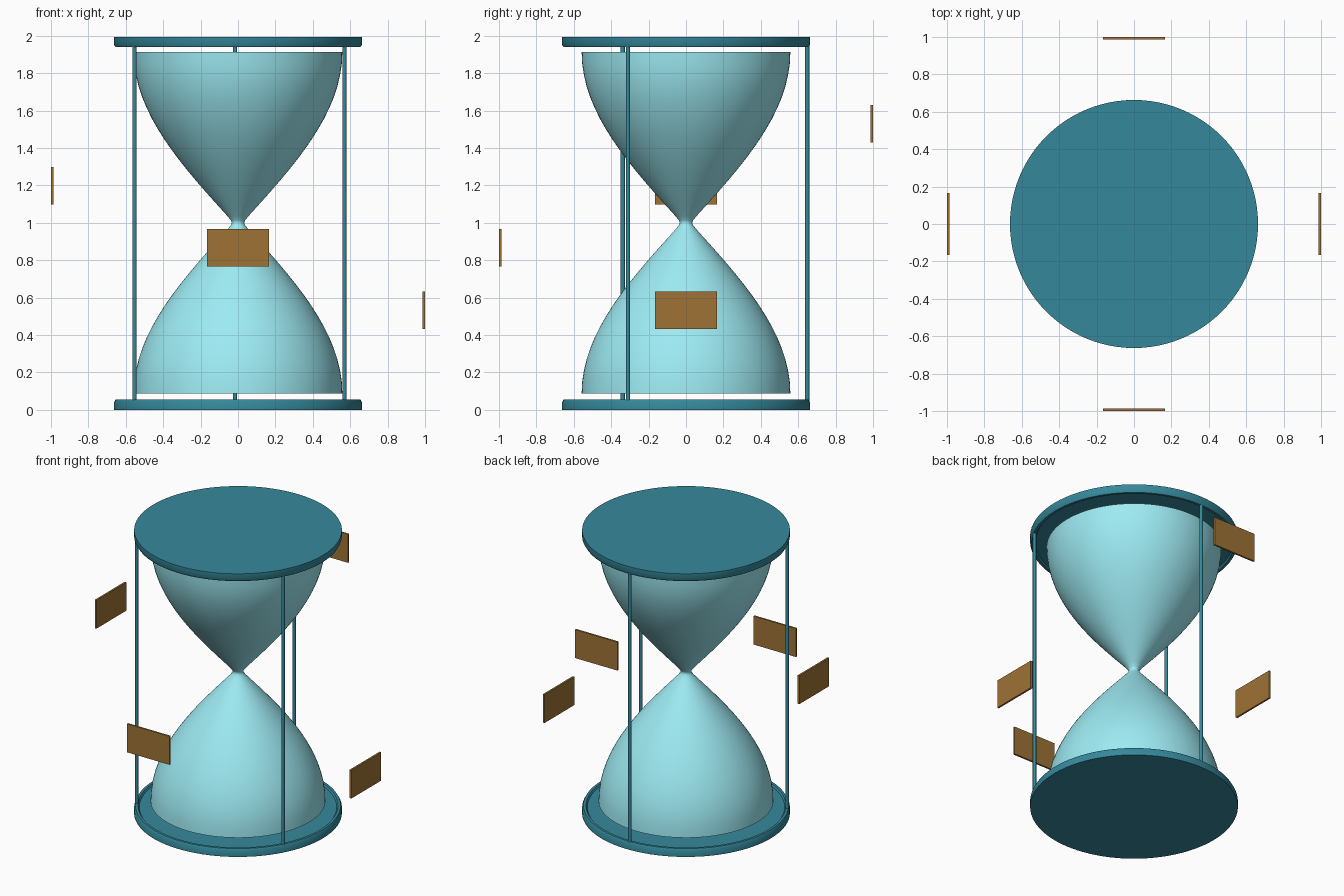
import bpy, bmesh, math
from mathutils import Matrix, Vector

if "Cube" in bpy.data.objects:
    bpy.data.objects.remove(bpy.data.objects["Cube"])


def material(name, rgb):
    m = bpy.data.materials.new(name)
    m.diffuse_color = (*rgb, 1)
    m.use_nodes = True
    m.node_tree.nodes["Principled BSDF"].inputs["Base Color"].default_value = m.diffuse_color
    return m


TEAL = material("teal_frame", (0.036, 0.25, 0.33))
GLASS = material("pale_glass", (0.34, 0.83, 0.90))
BROWN = material("brown_panel", (0.34, 0.17, 0.035))


def finish(name, bm, mat, angle=None):
    bmesh.ops.recalc_face_normals(bm, faces=bm.faces)
    mesh = bpy.data.meshes.new(name)
    bm.to_mesh(mesh)
    bm.free()
    ob = bpy.data.objects.new(name, mesh)
    bpy.context.collection.objects.link(ob)
    mesh.materials.append(mat)
    if angle:
        bpy.ops.object.select_all(action='DESELECT')
        ob.select_set(True)
        bpy.context.view_layer.objects.active = ob
        bpy.ops.object.shade_smooth_by_angle(angle=math.radians(angle))
    return ob


def lathe(name, profile, mat, steps=96, angle=30):
    # Spin a (radius, z) profile around the vertical axis
    bm = bmesh.new()
    verts = [bm.verts.new((r, 0, z)) for r, z in profile]
    edges = [bm.edges.new(p) for p in zip(verts, verts[1:])]
    bmesh.ops.spin(bm, geom=verts + edges, cent=(0, 0, 0), axis=(0, 0, 1),
                   angle=math.tau, steps=steps)
    bmesh.ops.remove_doubles(bm, verts=bm.verts, dist=1e-5)
    return finish(name, bm, mat, angle)


# End plates: flat outside, low raised rim on the inner side
plate = [(0, 0), (0.663, 0), (0.663, 0.04), (0.655, 0.055),
         (0.638, 0.055), (0.63, 0.043), (0, 0.043)]
TOP = 1.994
lathe("bottom_plate", plate, TEAL)
lathe("top_plate", [(r, TOP - z) for r, z in plate], TEAL)

# Glass: two mirrored bulbs meeting at a narrow neck
HALF, N = 0.914, 20
bulb = []
for i in range(N + 1):
    d = (i / N) ** 1.4
    bulb.append((0.022 + 0.536 * math.hypot(math.sin(d * math.pi / 2), 0.02), d * HALF))
outline = ([(0, 1 - HALF)] + [(r, 1 - d) for r, d in reversed(bulb)]
           + [(r, 1 + d) for r, d in bulb[1:]] + [(0, 1 + HALF)])
lathe("glass_bulbs", outline, GLASS, angle=60)

# Three slim posts between the plates
for i in range(3):
    a = math.radians(91.4 + 120 * i)
    bm = bmesh.new()
    bmesh.ops.create_cone(bm, cap_ends=True, segments=16, radius1=0.0115,
                          radius2=0.0115, depth=TOP - 0.09,
                          matrix=Matrix.Translation((0.648 * math.cos(a),
                                                     0.648 * math.sin(a), TOP / 2)))
    finish(f"post_{i + 1}", bm, TEAL, 40)

# Floating panels, rising clockwise around the hourglass
panels = [("right", 0, 0.533), ("front", -90, 0.866),
          ("left", 180, 1.198), ("back", 90, 1.53)]
for side, deg, z in panels:
    bm = bmesh.new()
    bmesh.ops.create_cube(bm, size=1)
    bmesh.ops.scale(bm, vec=(0.013, 0.332, 0.2), verts=bm.verts)
    bmesh.ops.translate(bm, vec=Vector((0.9935, 0, z)), verts=bm.verts)
    bmesh.ops.rotate(bm, cent=(0, 0, 0), verts=bm.verts,
                     matrix=Matrix.Rotation(math.radians(deg), 3, 'Z'))
    finish(f"{side}_panel", bm, BROWN)
